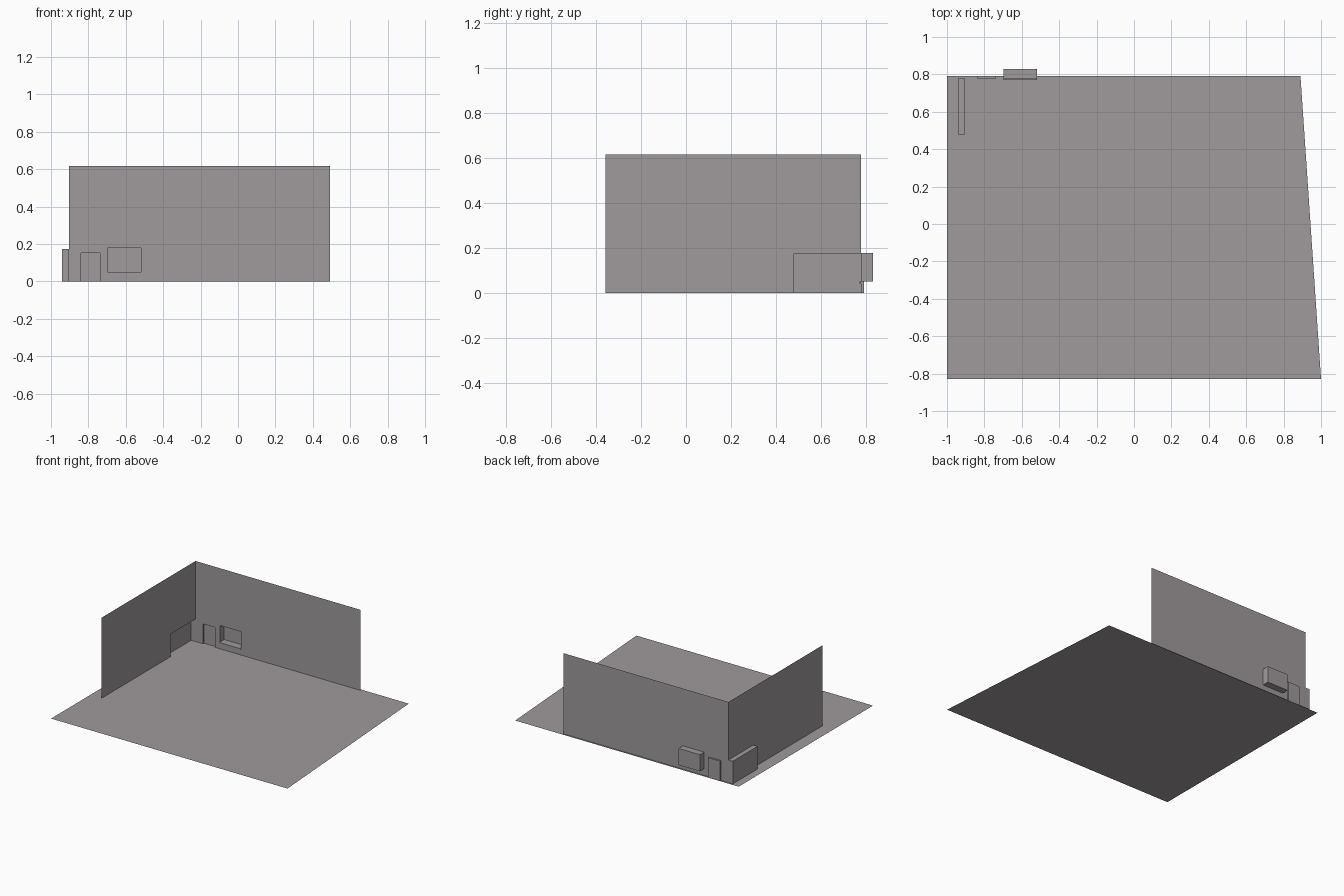
import bpy
import bmesh
from mathutils import Vector

if "Cube" in bpy.data.objects:
    bpy.data.objects.remove(bpy.data.objects["Cube"])

# Single warm-grey colour for the whole room
plaster = bpy.data.materials.new("warm grey plaster")
plaster.diffuse_color = (0.35, 0.325, 0.34, 1)
plaster.use_nodes = True
plaster.node_tree.nodes["Principled BSDF"].inputs["Base Color"].default_value = plaster.diffuse_color

WALL_X, WALL_Y = -0.904, 0.778   # planes of left and back walls
FRONT_Y, RIGHT_X, TOP = -0.357, 0.492, 0.616


def make(name, quads, facing):
    """Sheet object from quads; each face is turned towards `facing(centre)`."""
    bm = bmesh.new()
    for q in quads:
        bm.faces.new([bm.verts.new(p) for p in q])
    bmesh.ops.remove_doubles(bm, verts=bm.verts, dist=1e-5)
    bm.normal_update()
    for f in bm.faces:
        if f.normal.dot(facing(f.calc_center_median())) < 0:
            f.normal_flip()
    me = bpy.data.meshes.new(name)
    bm.to_mesh(me)
    bm.free()
    me.materials.append(plaster)
    ob = bpy.data.objects.new(name, me)
    bpy.context.collection.objects.link(ob)
    return ob


def wall(name, to3d, u0, u1, holes, normal):
    """Wall sheet with rectangular openings (ua, ub, za, zb)."""
    us = sorted({u0, u1} | {v for h in holes for v in h[:2]})
    zs = sorted({0.0, TOP} | {v for h in holes for v in h[2:]})
    quads = []
    for a, b in zip(us, us[1:]):
        for c, d in zip(zs, zs[1:]):
            if any(h[0] <= a and b <= h[1] and h[2] <= c and d <= h[3] for h in holes):
                continue
            quads.append([to3d(a, c), to3d(b, c), to3d(b, d), to3d(a, d)])
    return make(name, quads, lambda c: normal)


def box(name, lo, hi, open_sides=(), inward=True):
    """Box without the listed (axis, end) sides."""
    ends = (lo, hi)
    quads = []
    for ax in range(3):
        for e in (0, 1):
            if (ax, e) in open_sides:
                continue
            q = []
            for i, j in ((0, 0), (1, 0), (1, 1), (0, 1)):
                p = [0, 0, 0]
                p[ax] = ends[e][ax]
                p[(ax + 1) % 3] = ends[i][(ax + 1) % 3]
                p[(ax + 2) % 3] = ends[j][(ax + 2) % 3]
                q.append(p)
            quads.append(q)
    mid = (Vector(lo) + Vector(hi)) / 2
    s = 1 if inward else -1
    return make(name, quads, lambda c: (mid - c) * s)


# Floor with one slanted side
make("floor", [[(-1, -0.83, 0), (1, -0.83, 0), (0.89, 0.792, 0), (-1, 0.792, 0)]],
     lambda c: Vector((0, 0, 1)))

# Openings
fireplace = (0.478, WALL_Y, 0.0, 0.173)
door = (-0.84, -0.738, 0.0, 0.152)
window = (-0.698, -0.518, 0.051, 0.178)

# Walls
wall("left_wall", lambda u, z: (WALL_X, u, z), FRONT_Y, WALL_Y, [fireplace], Vector((1, 0, 0)))
wall("back_wall", lambda u, z: (u, WALL_Y, z), WALL_X, RIGHT_X, [door, window], Vector((0, -1, 0)))

# Recesses behind the openings, open towards the room
box("side_alcove", (-0.941, fireplace[0], 0), (WALL_X, fireplace[1], fireplace[3]),
    {(0, 1), (2, 0)})
box("door_recess", (door[0], WALL_Y, 0), (door[1], 0.79, door[3]), {(1, 0), (2, 0)})
box("window_niche", (window[0], WALL_Y, window[2]), (window[1], 0.83, window[3]), {(1, 0)})

# Thin sill lip under the window
box("window_sill", (window[0], 0.771, 0.043), (window[1], WALL_Y, window[2]),
    {(1, 1)}, inward=False)
